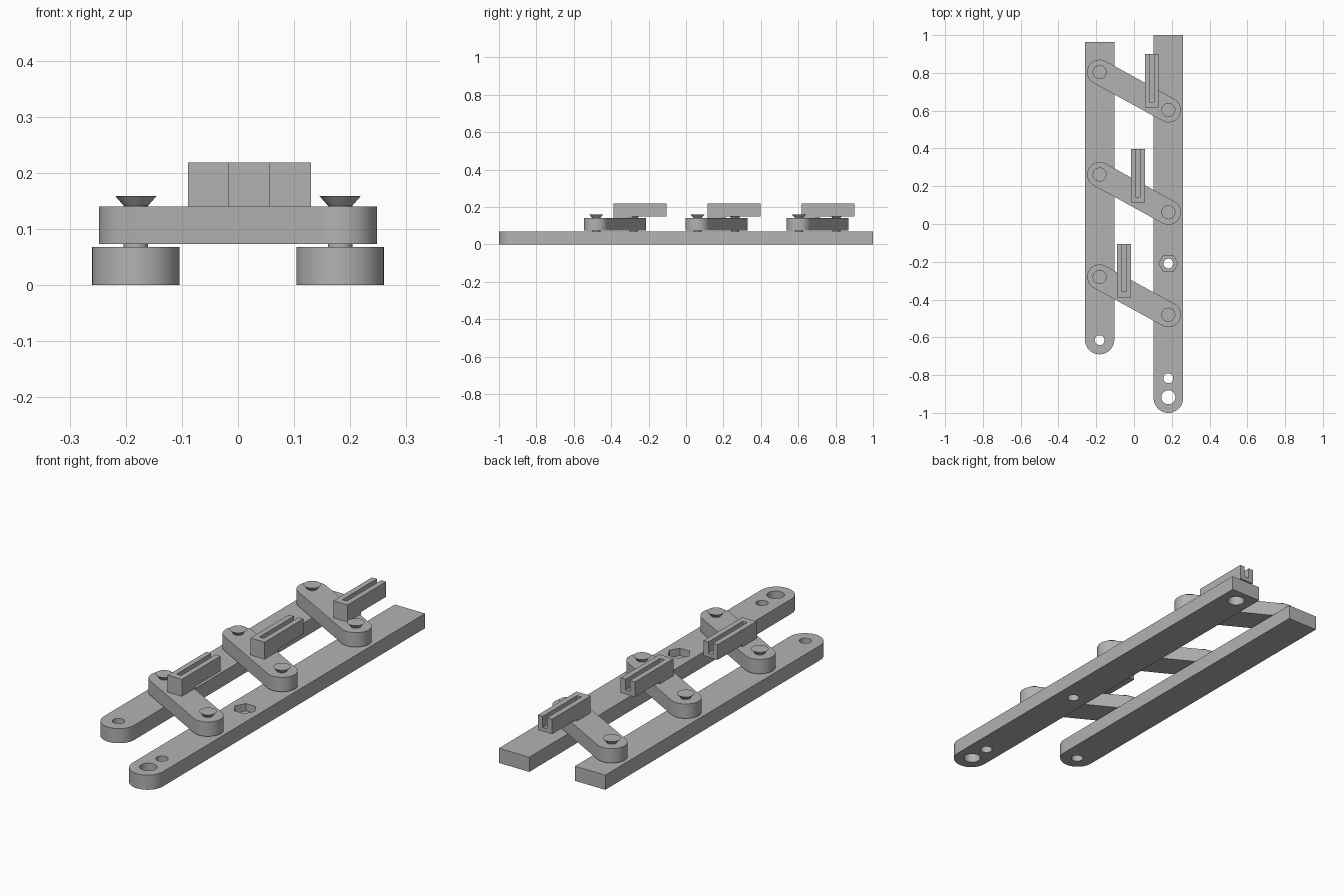
import bpy, bmesh, math

cube = bpy.data.objects.get("Cube")
if cube:
    bpy.data.objects.remove(cube, do_unlink=True)

grey = bpy.data.materials.new("plain grey")
grey.use_nodes = True
grey.diffuse_color = (0.45, 0.45, 0.45, 1)
grey.node_tree.nodes["Principled BSDF"].inputs["Base Color"].default_value = grey.diffuse_color

BAR_X, BAR_R, BAR_TOP = 0.182, 0.078, 0.068
ARM_R, ARM_BOTTOM, ARM_TOP = 0.066, 0.073, 0.14


def arc(cx, cy, r, start, end, steps=24):
    """Points on an arc, angles in degrees."""
    angles = [math.radians(start + (end - start) * i / steps) for i in range(steps + 1)]
    return [(cx + r * math.cos(a), cy + r * math.sin(a)) for a in angles]


def ngon(cx, cy, r, sides=32):
    return arc(cx, cy, r, 0, 360, sides)[:-1]


def rect(x0, x1, y0, y1):
    return [(x0, y0), (x1, y0), (x1, y1), (x0, y1)]


def prism(name, outline, z0, z1):
    """Extrude a flat outline from z0 to z1."""
    bm = bmesh.new()
    face = bm.faces.new([bm.verts.new((x, y, z0)) for x, y in outline])
    top = bmesh.ops.extrude_face_region(bm, geom=[face])["geom"]
    bmesh.ops.translate(bm, vec=(0, 0, z1 - z0),
                        verts=[v for v in top if isinstance(v, bmesh.types.BMVert)])
    return finish(name, bm)


def finish(name, bm):
    bmesh.ops.recalc_face_normals(bm, faces=bm.faces)
    mesh = bpy.data.meshes.new(name)
    bm.to_mesh(mesh)
    bm.free()
    mesh.materials.append(grey)
    obj = bpy.data.objects.new(name, mesh)
    bpy.context.collection.objects.link(obj)
    return obj


def activate(obj):
    bpy.ops.object.select_all(action="DESELECT")
    obj.select_set(True)
    bpy.context.view_layer.objects.active = obj


def cut(obj, outline, z0, z1):
    """Cut a straight-sided hole or pocket."""
    cutter = prism("cutter", outline, z0, z1)
    cutter.hide_render = True
    mod = obj.modifiers.new("hole", "BOOLEAN")
    mod.operation, mod.solver, mod.object = "DIFFERENCE", "EXACT", cutter
    activate(obj)
    bpy.ops.object.modifier_apply(modifier=mod.name)
    bpy.data.objects.remove(cutter, do_unlink=True)


def smooth(obj):
    activate(obj)
    bpy.ops.object.shade_smooth_by_angle(angle=math.radians(30))


def bar(name, x, front, back):
    """Long bar, round at the front and square at the back."""
    outline = arc(x, front + BAR_R, BAR_R, 180, 360)
    return prism(name, outline + [(x + BAR_R, back), (x - BAR_R, back)], 0, BAR_TOP)


def pin(name, x, y):
    """Round pin with a flared, flat-topped head."""
    bm = bmesh.new()
    rings = []
    for r, z in [(0.022, BAR_TOP - 0.003), (0.022, 0.142), (0.037, 0.159)]:
        rings.append([bm.verts.new((px, py, z)) for px, py in ngon(x, y, r)])
    for low, high in zip(rings, rings[1:]):
        for i in range(len(low)):
            j = (i + 1) % len(low)
            bm.faces.new((low[i], low[j], high[j], high[i]))
    bm.faces.new(rings[0])
    bm.faces.new(rings[-1])
    smooth(finish(name, bm))


# Bars with their holes
right_bar = bar("right_bar", -BAR_X, -0.69, 0.963)
cut(right_bar, ngon(-BAR_X, -0.615, 0.026), -0.1, 0.1)

left_bar = bar("left_bar", BAR_X, -1.0, 1.0)
for y, r in [(-0.917, 0.037), (-0.817, 0.026), (-0.209, 0.026)]:
    cut(left_bar, ngon(BAR_X, y, r), -0.1, 0.1)
# Hexagonal nut pocket on top, blind socket underneath
cut(left_bar, ngon(BAR_X, -0.209, 0.05, 6), 0.034, 0.1)
cut(left_bar, ngon(BAR_X, 0.93, 0.037), -0.1, 0.045)
smooth(right_bar)
smooth(left_bar)

# Three slanted arms, each with two pins and a slotted block
DROP = 0.2
tilt = math.degrees(math.atan2(-DROP, 2 * BAR_X))
for i, (arm_y, block_x, block_y) in enumerate([(-0.28, -0.089, -0.388),
                                                (0.262, -0.016, 0.114),
                                                (0.804, 0.057, 0.617)], 1):
    outline = (arc(-BAR_X, arm_y, ARM_R, tilt + 90, tilt + 270)
               + arc(BAR_X, arm_y - DROP, ARM_R, tilt - 90, tilt + 90))
    smooth(prism(f"arm_{i}", outline, ARM_BOTTOM, ARM_TOP))
    pin(f"right_pin_{i}", -BAR_X, arm_y)
    pin(f"left_pin_{i}", BAR_X, arm_y - DROP)

    x1, y1 = block_x + 0.073, block_y + 0.283
    block = prism(f"slotted_block_{i}", rect(block_x, x1, block_y, y1), 0.149, 0.219)
    cut(block, rect(block_x + 0.025, x1 - 0.025, block_y + 0.03, y1 + 0.1), 0.168, 0.3)
    prism(f"block_foot_{i}", rect(block_x, x1, block_y, block_y + 0.1), ARM_TOP - 0.002, 0.149)
